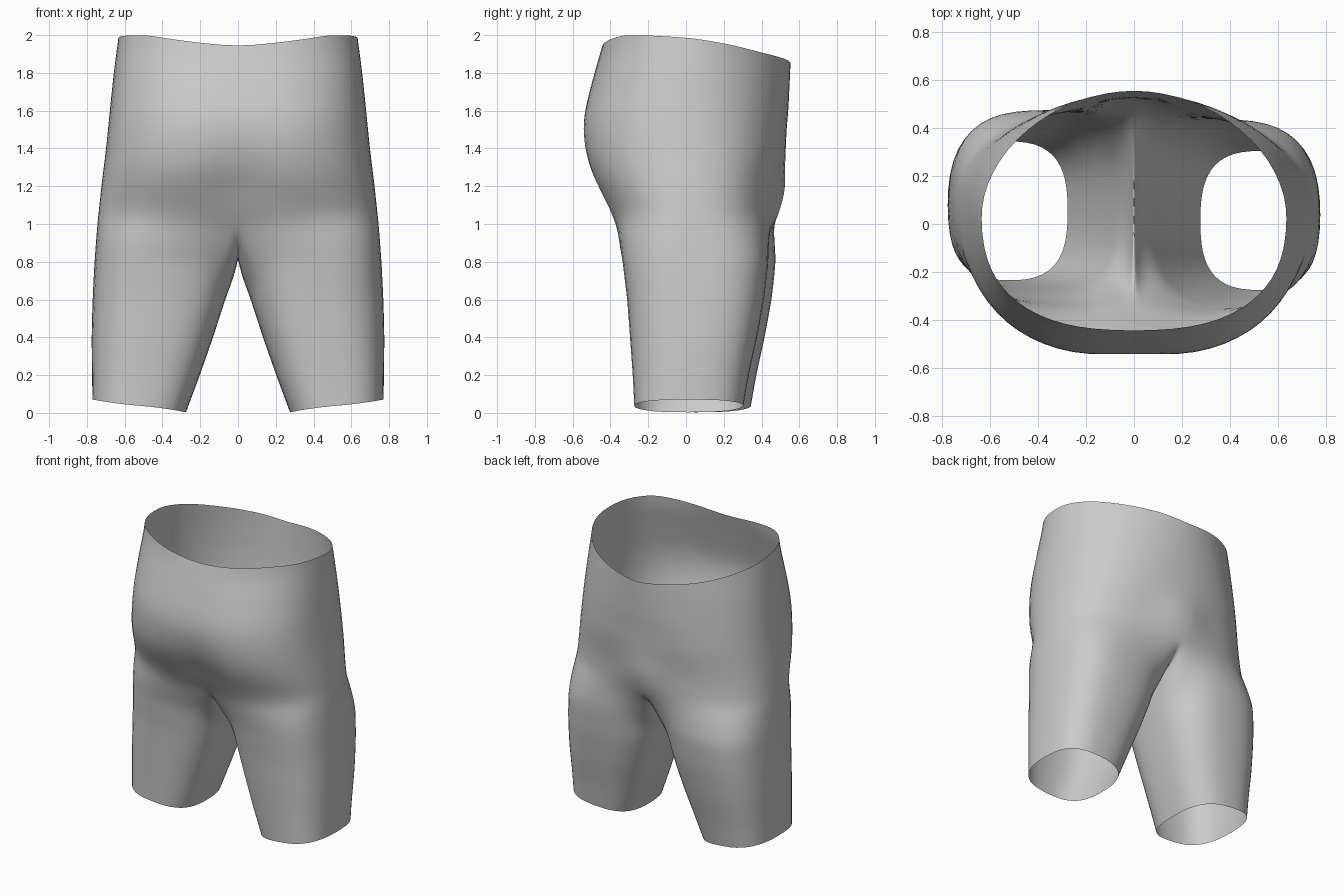
import bpy, bmesh, math

cube = bpy.data.objects.get("Cube")
if cube:
    bpy.data.objects.remove(cube, do_unlink=True)


def interp(table, v):
    """Linear lookup in a list of (key, value) pairs."""
    if v <= table[0][0]:
        return table[0][1]
    for (a, p), (b, q) in zip(table, table[1:]):
        if v <= b:
            return p + (q - p) * (v - a) / (b - a)
    return table[-1][1]


def spow(v, e):
    return math.copysign(abs(v) ** e, v)


# Profiles keyed by height
OUTER = [(0, .772), (.4, .778), (.6, .773), (.8, .763), (1, .748), (1.2, .727),
         (1.4, .702), (1.6, .682), (1.8, .662), (2, .635)]
INNER = [(0, .275), (.2, .2), (.4, .13), (.6, .065), (.75, .03), (.82, .01), (1, 0)]
FRONT = [(0, -.255), (.2, -.265), (.4, -.28), (.6, -.295), (.8, -.32), (1, -.375),
         (1.1, -.425), (1.2, -.485), (1.3, -.53), (1.4, -.553), (1.5, -.56),
         (1.6, -.548), (1.8, -.49), (1.94, -.445)]
BACK = [(0, .32), (.2, .355), (.4, .4), (.6, .437), (.8, .46), (1, .47),
        (1.2, .485), (1.4, .525), (1.6, .545), (1.85, .557)]
CLEFT = [(1, .04), (1.2, .065), (1.4, .03), (1.6, .012), (1.9, 0)]
BUMP = [(1.04, .02), (1.12, .05), (1.2, .064), (1.3, .03), (1.4, .008), (1.5, 0)]
# Waist height keyed by angle around the body
WAIST = [(-90, 1.94), (-70, 1.968), (-45, 2), (-20, 1.998), (0, 1.985),
         (22, 1.955), (50, 1.9), (90, 1.85)]
# Crotch seam from back to front as (y, z)
SEAM = [(.44, .98), (.34, .9), (.2, .84), (.05, .82), (-.1, .83), (-.22, .88), (-.31, .96)]

COLS, SPLIT, MID_Y = 17, 1.06, .03
TORSO_ROWS, LEG_ROWS = 12, 16


def torso_xy(deg, z):
    """Half of the hip outline, from front centre round to back centre."""
    a = math.radians(deg)
    is_front = deg < 0
    n = 2.5 if is_front else interp([(SPLIT, 2.5), (1.9, 1.85)], z)
    x = interp(OUTER, z) * spow(max(math.cos(a), 0), 2 / n) if abs(deg) < 90 else 0
    edge = interp(FRONT if is_front else BACK, z)
    y = MID_Y + (edge - MID_Y) * abs(math.sin(a)) ** (2 / n)
    fall = math.exp(-(x / .11) ** 2)
    return x, y + fall * interp(CLEFT if is_front else BUMP, z)


def leg_xy(deg, z):
    """Closed outline of one leg."""
    a, e = math.radians(deg), 2 / 2.7
    xi, xo, yf, yb = (interp(t, z) for t in (INNER, OUTER, FRONT, BACK))
    return ((xi + xo) / 2 + (xo - xi) / 2 * spow(math.cos(a), e),
            (yf + yb) / 2 + (yb - yf) / 2 * spow(math.sin(a), e))


def torso_rows():
    for r in range(TORSO_ROWS + 1):
        row = []
        for c in range(COLS):
            deg = -90 + 180 * c / (COLS - 1)
            z = SPLIT + (interp(WAIST, deg) - SPLIT) * r / TORSO_ROWS
            row.append((*torso_xy(deg, z), z))
        yield row


def leg_rows():
    count = COLS + len(SEAM)
    for r in range(LEG_ROWS + 1):
        f = r / LEG_ROWS
        w = max(0, (f - .72) / .28) ** 1.5
        row = []
        for c in range(count):
            if c < COLS:
                deg = -125 + 250 * c / (COLS - 1)
                start = SPLIT
            else:
                deg = 125 + 110 * (c - COLS + 1) / (len(SEAM) + 1)
                start = SEAM[c - COLS][1]
            hem = .003 + .068 * (1 + math.cos(math.radians(deg))) / 2
            z = hem + (start - hem) * f
            x, y = leg_xy(deg, z)
            if c < COLS:
                tx, ty = torso_xy(-90 + 180 * c / (COLS - 1), z)
            else:
                tx, ty = 0, SEAM[c - COLS][0]
            row.append((x + (tx - x) * w, y + (ty - y) * w, z))
        yield row


def loft(bm, rows, side, closed):
    """Skin rows of points, mirrored by side, with a slight stagger of the legs."""
    grid = []
    for row in rows:
        verts = []
        for x, y, z in row:
            low = min(1, max(0, (1.3 - z) / .5))
            verts.append(bm.verts.new((side * x, y - side * .02 * min(1, x / .25) * low, z)))
        grid.append(verts)
    for low, high in zip(grid, grid[1:]):
        n = len(low)
        for i in range(n if closed else n - 1):
            j = (i + 1) % n
            quad = [low[i], low[j], high[j], high[i]]
            bm.faces.new(quad if side > 0 else quad[::-1])


# Shorts: two legs and two hip halves welded into one open surface
bm = bmesh.new()
for side in (1, -1):
    loft(bm, leg_rows(), side, True)
    loft(bm, torso_rows(), side, False)
bmesh.ops.remove_doubles(bm, verts=bm.verts, dist=.0005)
mesh = bpy.data.meshes.new("shorts")
bm.to_mesh(mesh)
bm.free()
shorts = bpy.data.objects.new("shorts", mesh)
bpy.context.collection.objects.link(shorts)

# Grey cloth
cloth = bpy.data.materials.new("grey cloth")
cloth.use_nodes = True
grey = (.6, .6, .6, 1)
cloth.diffuse_color = grey
cloth.node_tree.nodes["Principled BSDF"].inputs["Base Color"].default_value = grey
mesh.materials.append(cloth)

# Smooth finish
mesh.polygons.foreach_set("use_smooth", [True] * len(mesh.polygons))
sub = shorts.modifiers.new("smooth", 'SUBSURF')
sub.levels = sub.render_levels = 1
